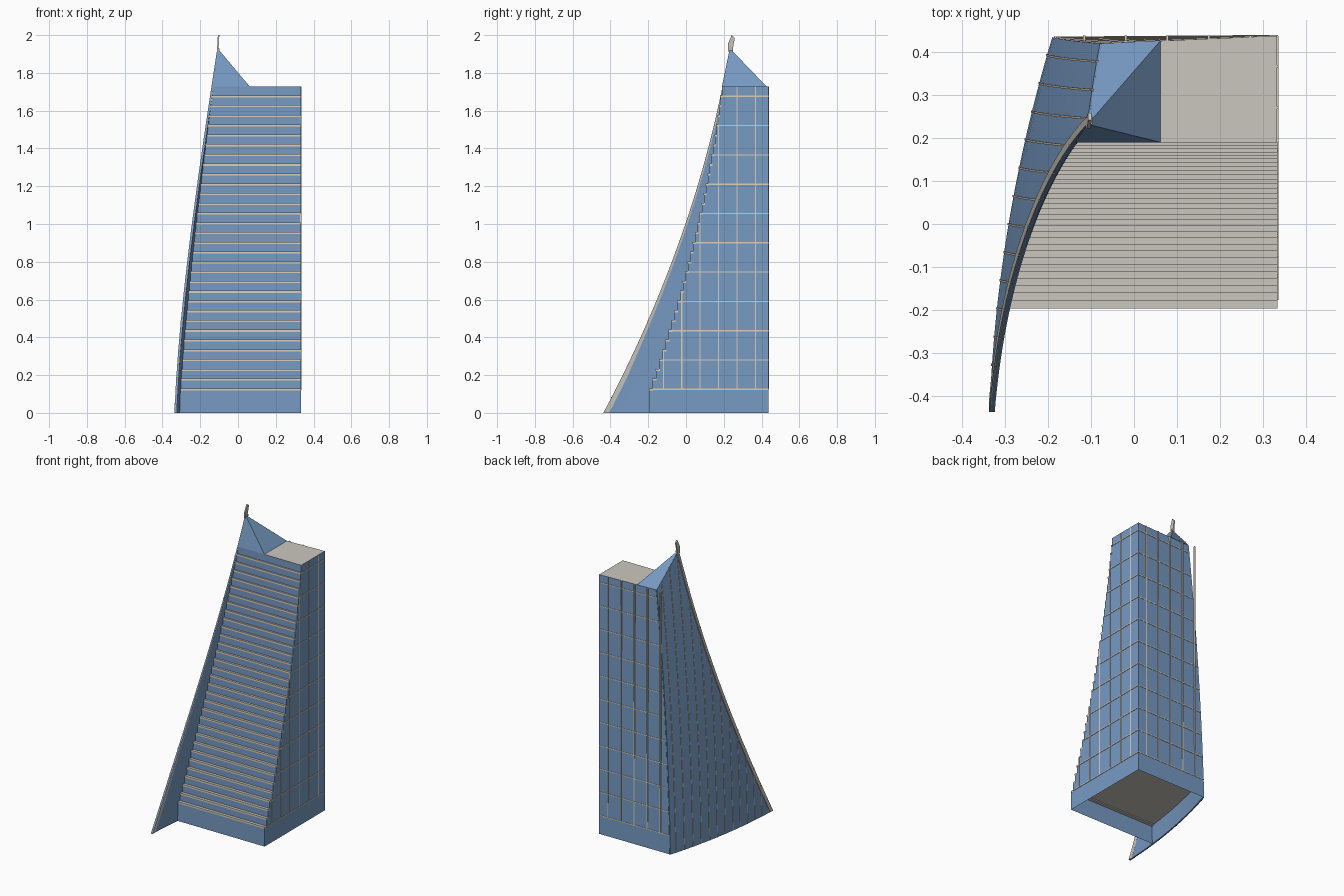
import bpy, bmesh
from math import sqrt

cube = bpy.data.objects.get("Cube")
if cube:
    bpy.data.objects.remove(cube, do_unlink=True)


def material(name, rgb):
    m = bpy.data.materials.new(name)
    m.use_nodes = True
    m.diffuse_color = (*rgb, 1)
    m.node_tree.nodes["Principled BSDF"].inputs["Base Color"].default_value = (*rgb, 1)
    return m


GLASS = material("blue_glass", (0.185, 0.325, 0.55))
STONE = material("pale_grey", (0.60, 0.57, 0.52))
TRIM = material("cream_trim", (0.70, 0.62, 0.50))

EAST, BACK = 0.335, 0.438
BASE_H, FLOOR_H, FLOORS = 0.125, 0.0517, 31
ROOF = BASE_H + FLOOR_H * FLOORS
PEAK = (-0.108, 0.232, 1.93)
LEAN = 0.0085


def sail(y0, z):
    """Point on the curved sail, by its foot position y0 and height."""
    s = (y0 + 0.437) / 0.872
    x = -0.336 + 0.03 * s + 0.116 * s * s + 0.025 * z + 0.0225 * z * z
    return x, y0 - LEAN * z, z


def sail_x(y, z):
    return sail(y + LEAN * z, z)[0]


def sail_top(y0):
    """Height of the sail above its foot: front curve, then crown slope."""
    if y0 > 0.248:
        return PEAK[2] - (y0 - 0.248) / 0.187 * 0.2
    return max(0.002, (0.5385 - sqrt(0.29 - 0.38 * (0.437 + y0))) / 0.19)


def front_curve(z):
    return -0.437 + 0.53 * z - 0.095 * z * z


def terrace_y(i):
    """Front wall position of storey i."""
    u = i / FLOORS
    return -0.195 + 0.568 * u - 0.183 * u * u


def finish(name, bm, mats, fix=True):
    if fix:
        bmesh.ops.recalc_face_normals(bm, faces=bm.faces)
    me = bpy.data.meshes.new(name)
    bm.to_mesh(me)
    bm.free()
    for m in mats:
        me.materials.append(m)
    ob = bpy.data.objects.new(name, me)
    bpy.context.collection.objects.link(ob)
    return ob


def loft(bm, rings, bottom=True, cap_mat=0):
    """Skin a stack of equal rings, with caps."""
    vs = [[bm.verts.new(p) for p in r] for r in rings]
    n = len(vs[0])
    for a, b in zip(vs, vs[1:]):
        for k in range(n):
            bm.faces.new((a[k], a[(k + 1) % n], b[(k + 1) % n], b[k]))
    bm.faces.new(vs[-1]).material_index = cap_mat
    if bottom:
        bm.faces.new(vs[0]).material_index = cap_mat


def rect(x0, x1, y0, y1, z):
    return [(x0, y0, z), (x1, y0, z), (x1, y1, z), (x0, y1, z)]


def box(bm, x0, x1, y0, y1, z0, z1, cap_mat=0):
    loft(bm, [rect(x0, x1, y0, y1, z0), rect(x0, x1, y0, y1, z1)], cap_mat=cap_mat)


def outline(yf, z, steps=10):
    """Storey footprint: straight front, side and back, curved sail side."""
    yb = 0.435 - LEAN * z
    ring = []
    for k in range(steps + 1):
        y = yf + (yb - yf) * k / steps
        ring.append((sail_x(y, z) + 0.006, y, z))
    return ring + [(EAST - 0.002, BACK, z), (EAST - 0.002, yf, z)]


# Open-bottomed base storey with a ceiling
bm = bmesh.new()
loft(bm, [outline(-0.195, 0), outline(-0.195, BASE_H)], bottom=False, cap_mat=1)
finish("base_storey", bm, [GLASS, STONE])

# Terraced storeys stepping back as they rise
bm = bmesh.new()
for i in range(FLOORS):
    z = BASE_H + FLOOR_H * i
    yf = terrace_y(i + 1)
    loft(bm, [outline(yf, z), outline(yf, z + FLOOR_H)], cap_mat=1)
finish("storeys", bm, [GLASS, STONE])

# Ledge along the front of every terrace
bm = bmesh.new()
for i in range(FLOORS):
    z, yf = BASE_H + FLOOR_H * i, terrace_y(i)
    box(bm, sail_x(yf, z) + 0.008, EAST - 0.001, yf - 0.002, terrace_y(i + 1) + 0.004,
        z - 0.006, z + 0.005, cap_mat=1)
finish("terrace_ledges", bm, [TRIM, STONE])

# Grid of trim on the side and back walls
bm = bmesh.new()
W = 0.003
for i in range(0, FLOORS, 3):
    z = BASE_H + FLOOR_H * i
    box(bm, EAST - 0.006, EAST + 0.001, terrace_y(i + 1), BACK, z - W, z + W)
    xb, yb = sail(0.435, z)[:2]
    loft(bm, [[(x, y - 0.004, z - W), (x, y + 0.002, z - W),
               (x, y + 0.002, z + W), (x, y - 0.004, z + W)]
              for x, y in ((xb, yb), (EAST, BACK))])
for k in range(6):
    y = -0.12 + 0.0975 * k
    top = BASE_H + FLOOR_H * sum(terrace_y(i + 1) < y for i in range(FLOORS))
    box(bm, EAST - 0.006, EAST + 0.001, y - W, y + W, BASE_H, top)
for k in range(5):
    x = 0.27 - 0.0965 * k
    box(bm, x - W, x + W, BACK - 0.012, BACK + 0.001, BASE_H, ROOF)
finish("wall_trim", bm, [TRIM])

# Faceted crown rising to the peak
bm = bmesh.new()
x_back, y_back, _ = sail(0.435, ROOF)
y_front = terrace_y(FLOORS)
corners = [(x_back + 0.004, y_back, ROOF), (0.062, 0.427, ROOF),
           (0.062, y_front, ROOF), (sail_x(y_front, ROOF) + 0.004, y_front, ROOF)]
ring = [bm.verts.new(c) for c in corners]
peak = bm.verts.new(PEAK)
for k in range(4):
    bm.faces.new((ring[k], ring[(k + 1) % 4], peak))
bm.faces.new(ring)
finish("crown", bm, [GLASS])

# Curved sail wall running past the front of the tower
bm = bmesh.new()
COLS, ROWS = 48, 16
grid = []
for i in range(COLS + 1):
    y0 = -0.437 + 0.872 * i / COLS
    h = sail_top(y0)
    grid.append([bm.verts.new(sail(y0, h * j / ROWS)) for j in range(ROWS + 1)])
for a, b in zip(grid, grid[1:]):
    for j in range(ROWS):
        bm.faces.new((a[j], a[j + 1], b[j + 1], b[j]))
wall = finish("sail_wall", bm, [GLASS], fix=False)
solid = wall.modifiers.new("thickness", "SOLIDIFY")
solid.thickness = 0.01
solid.offset = -1

# Upright mullions on the sail
bm = bmesh.new()
for k in range(13):
    y0 = 0.393 - 0.0655 * k
    h = sail_top(y0)
    rings = []
    for j in range(ROWS + 1):
        x, y, z = sail(y0, h * j / ROWS)
        rings.append(rect(x - 0.002, x + 0.004, y - 0.0025, y + 0.0025, z))
    loft(bm, rings)
finish("sail_mullions", bm, [TRIM])

# Stone edge following the front curve of the sail
bm = bmesh.new()
rings = []
for j in range(33):
    z = PEAK[2] * j / 32
    y = front_curve(z)
    x = sail_x(y, z)
    depth = 0.03 - 0.012 * j / 32
    rings.append(rect(x - 0.001, x + 0.012, y, y + depth, z))
loft(bm, rings)
finish("sail_edge", bm, [STONE])

# Small blade finial on the peak
bm = bmesh.new()
blade = [(0.224, 1.91), (0.246, 1.915), (0.258, 1.985), (0.242, 2.0), (0.222, 1.955)]
loft(bm, [[(x + (z - 1.91) * 0.06, y, z) for y, z in blade] for x in (-0.112, -0.104)])
finish("finial", bm, [STONE])
